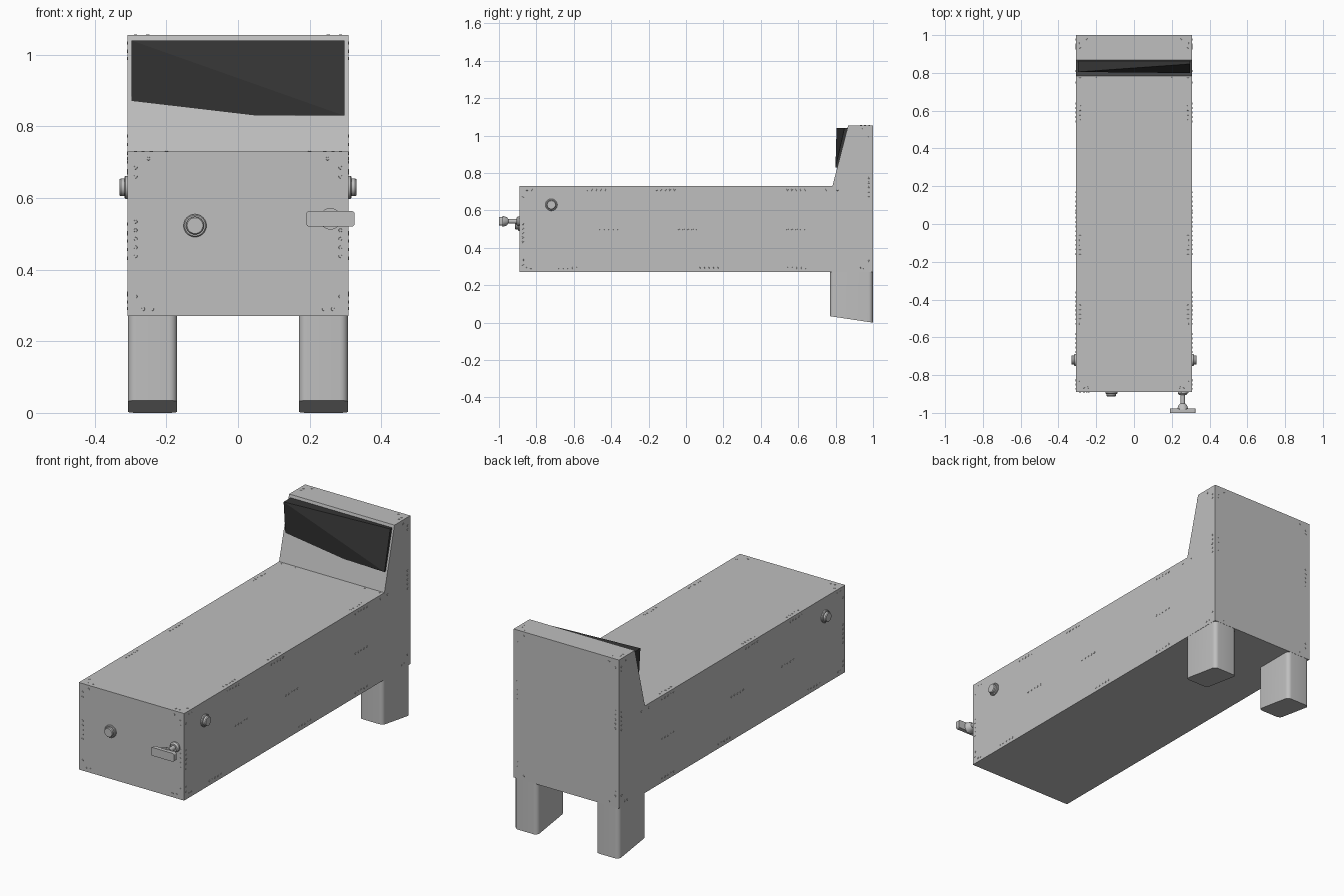
import bpy, bmesh, math
from mathutils import Vector, Matrix

cube = bpy.data.objects.get("Cube")
if cube:
    bpy.data.objects.remove(cube, do_unlink=True)


def make_material(name, value):
    mat = bpy.data.materials.new(name)
    mat.use_nodes = True
    colour = (value, value, value, 1.0)
    mat.diffuse_color = colour
    mat.node_tree.nodes["Principled BSDF"].inputs["Base Color"].default_value = colour
    return mat


grey = make_material("light grey", 0.52)
black = make_material("soft black", 0.035)


def finish(name, bm, mat, smooth=False):
    bmesh.ops.recalc_face_normals(bm, faces=bm.faces)
    mesh = bpy.data.meshes.new(name)
    bm.to_mesh(mesh)
    bm.free()
    mesh.materials.append(mat)
    obj = bpy.data.objects.new(name, mesh)
    bpy.context.collection.objects.link(obj)
    if smooth:
        bpy.ops.object.select_all(action='DESELECT')
        obj.select_set(True)
        bpy.context.view_layer.objects.active = obj
        bpy.ops.object.shade_smooth_by_angle(angle=math.radians(35))
    return obj


def extrude_outline(bm, points, direction):
    face = bm.faces.new([bm.verts.new(p) for p in points])
    new = bmesh.ops.extrude_face_region(bm, geom=[face])["geom"]
    verts = [v for v in new if isinstance(v, bmesh.types.BMVert)]
    bmesh.ops.translate(bm, vec=direction, verts=verts)
    return verts


def rounded_outline(x0, x1, y0, y1, radius, steps=6):
    corners = [(x1 - radius, y1 - radius), (x0 + radius, y1 - radius),
               (x0 + radius, y0 + radius), (x1 - radius, y0 + radius)]
    points = []
    for i, (cx, cy) in enumerate(corners):
        for s in range(steps + 1):
            a = math.pi / 2 * (i + s / steps)
            points.append((cx + radius * math.cos(a), cy + radius * math.sin(a)))
    return points


def lathe(name, profile, origin, axis, sides=32):
    """Turn (radius, distance) pairs into a solid pointing along axis."""
    bm = bmesh.new()
    rot = Vector((0, 0, 1)).rotation_difference(Vector(axis)).to_matrix()
    rings = []
    for r, d in profile:
        rings.append([bm.verts.new(Vector(origin) + rot @ Vector(
            (r * math.cos(math.tau * k / sides), r * math.sin(math.tau * k / sides), d)))
            for k in range(sides)])
    for low, high in zip(rings, rings[1:]):
        for k in range(sides):
            n = (k + 1) % sides
            bm.faces.new((low[k], low[n], high[n], high[k]))
    bm.faces.new(rings[0])
    bm.faces.new(rings[-1])
    return finish(name, bm, grey, True)


# Cabinet and head share one side profile
HALF = 0.308
side = [(-0.89, 0.27), (1.0, 0.27), (1.0, 1.055), (0.867, 1.055), (0.783, 0.73), (-0.89, 0.73)]
bm = bmesh.new()
extrude_outline(bm, [(-HALF, y, z) for y, z in side], (2 * HALF, 0, 0))
finish("cabinet", bm, grey)

# Dark display, twisted so that one end stands out from the sloping head
bm = bmesh.new()
front = [(-0.297, 0.805, 1.04), (0.297, 0.847, 1.04), (0.297, 0.799, 0.83), (-0.297, 0.823, 0.83)]
back = [(x, 0.867 if z > 1 else 0.83, z) for x, y, z in front]
f = [bm.verts.new(p) for p in front]
b = [bm.verts.new(p) for p in back]
bm.faces.new((f[0], f[1], f[2]))
bm.faces.new((f[0], f[2], f[3]))
bm.faces.new(b)
for i in range(4):
    j = (i + 1) % 4
    bm.faces.new((f[i], f[j], b[j], b[i]))
finish("display", bm, black)

# Rear legs with sloping soles
for name, sign in (("left_leg", 1), ("right_leg", -1)):
    bm = bmesh.new()
    pts = rounded_outline(0.17, 0.307, 0.77, 0.999, 0.022)
    extrude_outline(bm, [(sign * x, y, (1 - y) * 0.15) for x, y in pts], (0, 0, 0.1))
    for v in bm.verts:
        if v.co.z > 0.09:
            v.co.z = 0.28
    finish(name, bm, grey, True)

# Push buttons
button = [(0.032, 0), (0.032, 0.006), (0.029, 0.009), (0.025, 0.009),
          (0.025, 0.019), (0.022, 0.023)]
lathe("front_button", button, (-0.12, -0.89, 0.523), (0, -1, 0))
for name, sign in (("left_button", 1), ("right_button", -1)):
    lathe(name, button, (sign * HALF, -0.72, 0.63), (sign, 0, 0))

# Launch plunger with cross handle
lathe("plunger_rod", [(0.026, 0), (0.026, 0.008), (0.019, 0.016), (0.012, 0.016),
                      (0.012, 0.06), (0.022, 0.068), (0.03, 0.092)],
      (0.258, -0.89, 0.542), (0, -1, 0))
bm = bmesh.new()
pts = rounded_outline(0.19, 0.326, 0.52, 0.564, 0.01)
extrude_outline(bm, [(x, -0.978, z) for x, z in pts], (0, -0.022, 0))
finish("plunger_handle", bm, grey, True)


# Small screw heads around the panels
def run(centre, step=0.024):
    return [centre + step * (i - 2) for i in range(5)]


screws = []  # (position, normal) pairs


def mirrored(x, y, z, normal):
    for s in (1, -1):
        screws.append(((s * x, y, z), (s * normal[0], normal[1], normal[2])))


EDGE = 0.286
out, up, fore, aft = (1, 0, 0), (0, 0, 1), (0, -1, 0), (0, 1, 0)
for z, centres, singles in ((0.71, (-0.48, -0.11, 0.59), (-0.85, -0.825, 0.75, 0.81)),
                            (0.50, (-0.41, 0.01, 0.59), ()),
                            (0.292, (-0.63, 0.12, 0.59), (-0.85, -0.83, 0.93, 0.95))):
    for y in [y for c in centres for y in run(c)] + list(singles):
        mirrored(HALF, y, z, out)
for z in run(0.48) + [0.31, 0.335, 0.67]:
    mirrored(HALF, -0.872, z, out)
for z in run(0.725) + [0.33, 0.99, 1.01]:
    mirrored(HALF, 0.977, z, out)
mirrored(HALF, 0.94, 1.033, out)
for y in run(0.58) + run(-0.11) + run(-0.48) + [-0.83, 0.772]:
    mirrored(EDGE, y, 0.73, up)
for x, y in ((0.265, -0.865), (0.242, -0.865), (0.2, 0.772)):
    mirrored(x, y, 0.73, up)
for x, y in ((EDGE, 0.935), (EDGE, 0.957), (0.252, 0.98)):
    mirrored(x, y, 1.055, up)
for z in run(0.486) + [0.325, 0.66, 0.685]:
    mirrored(EDGE, -0.89, z, fore)
for x, z in ((0.25, 0.71), (0.265, 0.29), (0.24, 0.29)):
    mirrored(x, -0.89, z, fore)
for z in run(0.735) + [0.33, 0.355, 0.99, 1.01]:
    mirrored(EDGE, 1.0, z, aft)
for x, z in ((0.25, 1.033), (0.25, 0.292)):
    mirrored(x, 1.0, z, aft)

bm = bmesh.new()
for pos, normal in screws:
    turn = Vector((0, 0, 1)).rotation_difference(Vector(normal)).to_matrix().to_4x4()
    bmesh.ops.create_cone(bm, cap_ends=True, segments=10, radius1=0.0055, radius2=0.0045,
                          depth=0.003, matrix=Matrix.Translation(pos) @ turn)
# keep the screw heads on the rear face inside the overall length
for v in bm.verts:
    v.co.y = min(v.co.y, 1.001)
finish("panel_screws", bm, grey)
